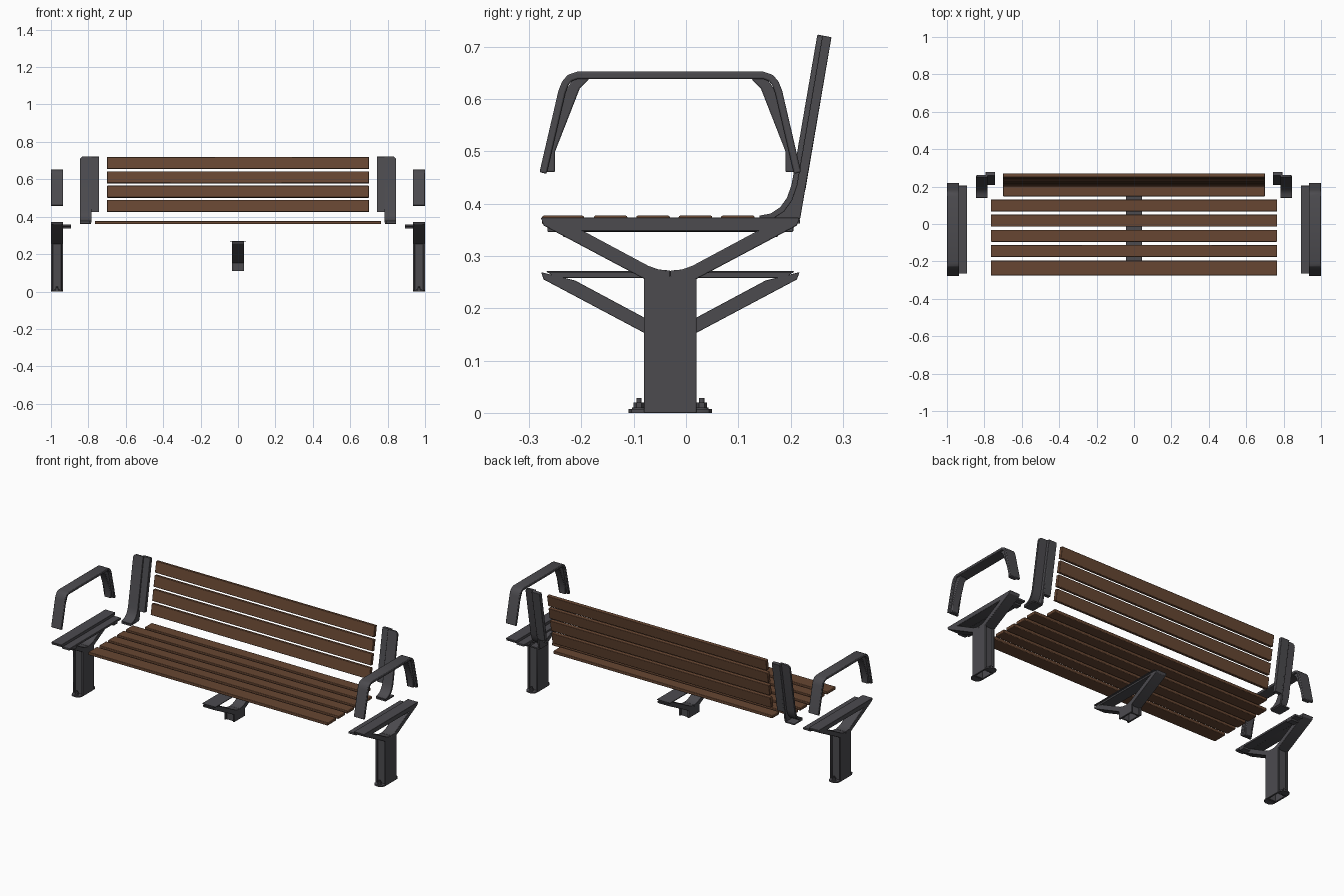
import bpy, bmesh, math
from mathutils import Vector

cube = bpy.data.objects.get("Cube")
if cube:
    bpy.data.objects.remove(cube)


def material(name, color):
    m = bpy.data.materials.new(name)
    m.use_nodes = True
    m.diffuse_color = color
    m.node_tree.nodes["Principled BSDF"].inputs["Base Color"].default_value = color
    return m


METAL = material("dark grey metal", (0.072, 0.07, 0.078, 1))
WOOD = material("brown wood", (0.135, 0.062, 0.032, 1))


def prism(bm, points, x0, x1):
    """Extrude a side profile of (y, z) points from x0 to x1."""
    base = bm.faces.new([bm.verts.new((x0, y, z)) for y, z in points])
    out = bmesh.ops.extrude_face_region(bm, geom=[base])["geom"]
    bmesh.ops.translate(bm, vec=(x1 - x0, 0, 0),
                        verts=[g for g in out if isinstance(g, bmesh.types.BMVert)])


def box(bm, x0, x1, y0, y1, z0, z1):
    prism(bm, [(y0, z0), (y1, z0), (y1, z1), (y0, z1)], x0, x1)


def band(path, thick):
    """Outline of a strip lying on the right-hand side of a (y, z) path."""
    pts = [Vector(p) for p in path]
    inner = []
    for i, p in enumerate(pts):
        d = (pts[min(i + 1, len(pts) - 1)] - pts[max(i - 1, 0)]).normalized()
        inner.append(p + Vector((d.y, -d.x)) * thick)
    return [tuple(p) for p in pts + inner[::-1]]


def mirror_y(points, centre=-0.03):
    return [(2 * centre - y, z) for y, z in points]


def finish(name, bm, mat, bevel=0.0, mirrored=False):
    bmesh.ops.recalc_face_normals(bm, faces=bm.faces)
    me = bpy.data.meshes.new(name)
    bm.to_mesh(me)
    bm.free()
    me.materials.append(mat)
    ob = bpy.data.objects.new(name, me)
    bpy.context.scene.collection.objects.link(ob)
    if bevel:
        b = ob.modifiers.new("soft edges", 'BEVEL')
        b.width, b.segments = bevel, 2
        b.limit_method = 'ANGLE'
    if mirrored:
        ob.modifiers.new("both ends", 'MIRROR')
    bpy.ops.object.select_all(action='DESELECT')
    ob.select_set(True)
    bpy.context.view_layer.objects.active = ob
    bpy.ops.object.shade_smooth_by_angle(angle=math.radians(35))
    return ob


# Seat slats, the rear one shorter to clear the back supports
for i in range(6):
    bm = bmesh.new()
    y = -0.235 + 0.081 * i + (0.01 if i else 0)
    half = 0.765 if i < 5 else 0.70
    depth = 0.04 if i == 0 else 0.032
    box(bm, -half, half, y - depth, y + depth, 0.36, 0.377)
    finish("seat_slat", bm, WOOD, 0.003)

# Back slats, leaning with the supports
LEAN = 0.172
for i in range(4):
    bm = bmesh.new()
    z0 = 0.424 + 0.0765 * i
    z1 = z0 + 0.066
    y0, y1 = 0.2 + LEAN * (z0 - 0.424), 0.2 + LEAN * (z1 - 0.424)
    prism(bm, [(y0, z0 + 0.003), (y0 + 0.02, z0), (y1 + 0.02, z1 - 0.003), (y1, z1)], -0.70, 0.70)
    finish("back_slat", bm, WOOD, 0.003)

# Back support: curved front plate, side web and rear mounting flange
bm = bmesh.new()
front = [(0.14, 0.377), (0.162, 0.381), (0.18, 0.393), (0.193, 0.411), (0.202, 0.437), (0.251, 0.723)]
prism(bm, band(front, 0.011), 0.785, 0.845)
corners = [e for e in bm.edges if all(v.co.z > 0.7 and v.co.x > 0.8 for v in e.verts)
           and abs(e.verts[0].co.y - e.verts[1].co.y) > 0.005]
bmesh.ops.bevel(bm, geom=corners, offset=0.02, segments=4, profile=0.5, affect='EDGES')
prism(bm, front + [(0.278, 0.718), (0.218, 0.37), (0.14, 0.368)], 0.782, 0.793)
prism(bm, [(0.208, 0.425), (0.228, 0.425), (0.278, 0.718), (0.258, 0.721)], 0.742, 0.785)
box(bm, 0.785, 0.845, 0.14, 0.218, 0.362, 0.37)
finish("back_support", bm, METAL, 0.0015, True)

# Armrest: bent strip with a tapered rib under each leg
bm = bmesh.new()
left = [(-0.28, 0.46), (-0.244, 0.615), (-0.237, 0.633), (-0.226, 0.646), (-0.208, 0.652)]
prism(bm, band(left + mirror_y(left)[::-1], 0.014), 0.935, 1.0)
rib = [(-0.275, 0.46), (-0.25, 0.46), (-0.25, 0.50), (-0.203, 0.62), (-0.185, 0.638), (-0.21, 0.645), (-0.235, 0.61)]
for shape in (rib, mirror_y(rib)):
    prism(bm, shape, 0.947, 0.988)
finish("armrest", bm, METAL, 0.003, True)


# Y-shaped bracket arms with the curved crotch, shared by all supports
def bracket(bm, x0, x1, dz):
    arm = [(-0.277, 0.372), (-0.272, 0.358), (-0.08, 0.256), (-0.03, 0.25),
           (-0.03, 0.272), (-0.052, 0.274), (-0.072, 0.281), (-0.212, 0.356)]
    arm = [(y, z + dz) for y, z in arm]
    for shape in (arm, mirror_y(arm)):
        prism(bm, shape, x0, x1)


# Post with flush side plates and recessed end walls
def post(bm, x0, x1, z0, z1):
    for a in (x0, x1 - 0.01):
        box(bm, a, a + 0.01, -0.08, 0.02, z0, z1)
    for a in (-0.072, 0.004):
        box(bm, x0 + 0.01, x1 - 0.01, a, a + 0.008, z0, z1)


bm = bmesh.new()
bracket(bm, 0.935, 1.0, 0)
post(bm, 0.935, 1.0, 0, 0.262)
prism(bm, [(-0.278, 0.373), (-0.27, 0.36), (-0.245, 0.347), (0.185, 0.347),
           (0.21, 0.36), (0.217, 0.373)], 0.935, 1.0)
box(bm, 0.892, 0.94, -0.265, 0.205, 0.346, 0.358)
for y in (-0.235, 0.14):
    box(bm, 0.892, 0.94, y, y + 0.035, 0.336, 0.348)
finish("end_frame", bm, METAL, 0.002, True)

# Foot ears with anchor bolts
bm = bmesh.new()
for sign in (-1, 1):
    y = -0.03 + sign * 0.06
    ear = [(0.937, -0.03), (0.937, y), (0.945, y + sign * 0.014), (0.958, y + sign * 0.02),
           (0.977, y + sign * 0.02), (0.99, y + sign * 0.014), (0.998, y), (0.998, -0.03)]
    face = bm.faces.new([bm.verts.new((px, -0.03 + sign * 0.043 if py == -0.03 else py, 0)) for px, py in ear])
    out = bmesh.ops.extrude_face_region(bm, geom=[face])["geom"]
    bmesh.ops.translate(bm, vec=(0, 0, 0.007), verts=[g for g in out if isinstance(g, bmesh.types.BMVert)])
    for radius, z0, z1, sides in ((0.013, 0.007, 0.01, 16), (0.01, 0.01, 0.02, 6), (0.005, 0.02, 0.028, 12)):
        cyl = bmesh.ops.create_cone(bm, cap_ends=True, segments=sides, radius1=radius,
                                    radius2=radius, depth=z1 - z0)["verts"]
        bmesh.ops.translate(bm, vec=(0.9675, y, (z0 + z1) / 2), verts=cyl)
finish("foot_anchor", bm, METAL, 0, True)

# Middle support hanging below the seat
bm = bmesh.new()
bracket(bm, -0.032, 0.032, -0.103)
post(bm, -0.032, 0.032, 0.11, 0.16)
prism(bm, [(-0.267, 0.271), (-0.25, 0.258), (0.19, 0.258), (0.207, 0.271)], -0.032, 0.032)
box(bm, -0.042, 0.042, -0.265, 0.205, 0.267, 0.271)
finish("middle_support", bm, METAL, 0.001)
